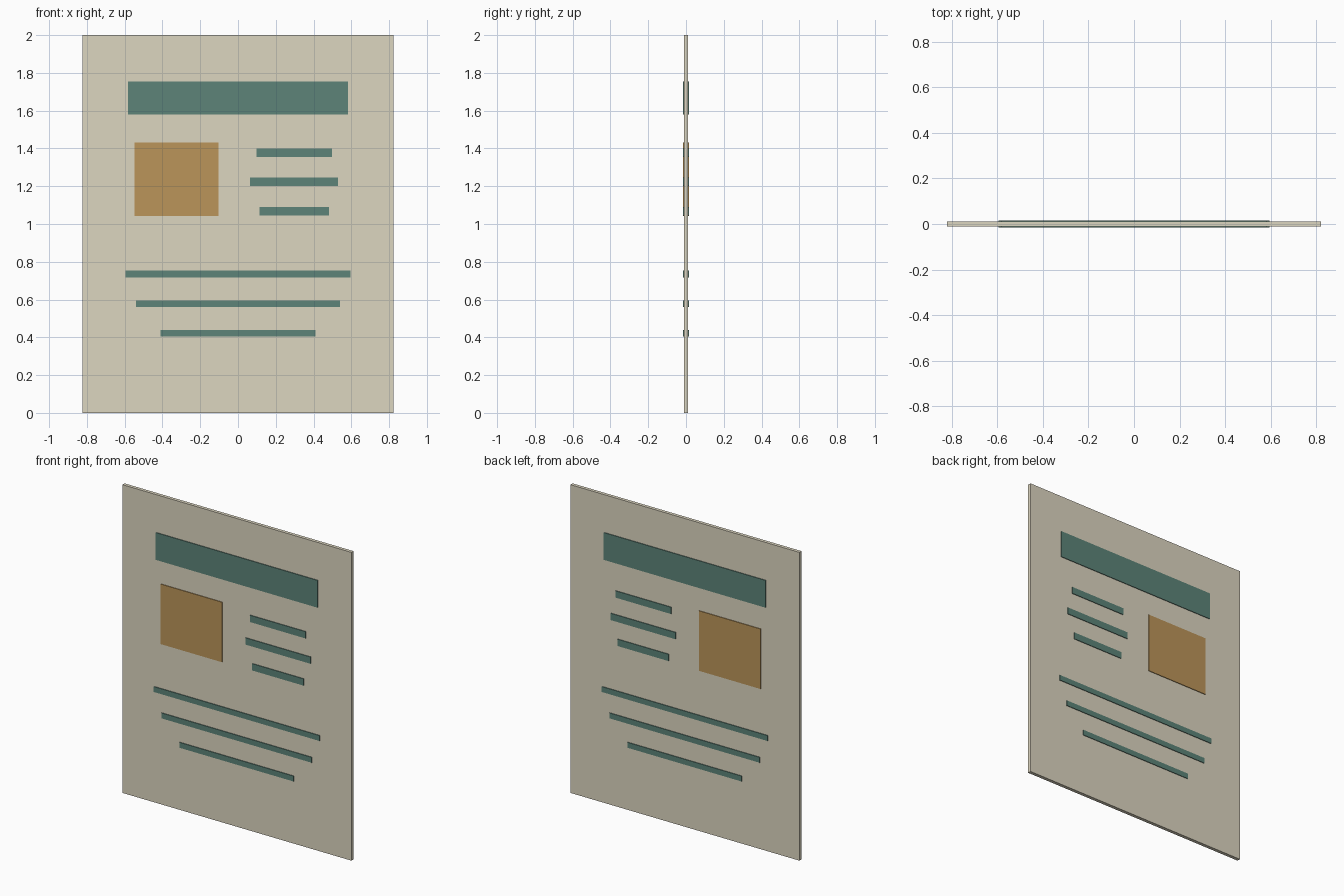
import bpy

if "Cube" in bpy.data.objects:
    bpy.data.objects.remove(bpy.data.objects["Cube"])


def material(name, rgb):
    m = bpy.data.materials.new(name)
    m.diffuse_color = (*rgb, 1)
    m.use_nodes = True
    m.node_tree.nodes["Principled BSDF"].inputs["Base Color"].default_value = m.diffuse_color
    return m


cream = material("cream_paper", (0.72, 0.67, 0.53))
teal = material("teal_print", (0.11, 0.23, 0.19))
ochre = material("ochre_print", (0.50, 0.30, 0.10))


def slab(name, x, z, width, height, depth, mat):
    bpy.ops.mesh.primitive_cube_add(size=1, location=(x, 0, z))
    o = bpy.context.object
    o.name = name
    o.scale = (width, depth, height)
    bpy.ops.object.transform_apply(location=False, rotation=False, scale=True)
    o.data.materials.append(mat)
    return o


SHEET, PRINT = 0.022, 0.031  # printed blocks stand proud of both faces

# Poster sheet
slab("poster_sheet", 0, 1, 1.644, 2, SHEET, cream)

# Heading band and picture block
slab("heading_band", 0, 1.667, 1.164, 0.177, PRINT, teal)
slab("picture_block", -0.325, 1.236, 0.444, 0.389, PRINT, ochre)

# Short lines beside the picture
for i, width in enumerate((0.4, 0.466, 0.368)):
    slab(f"side_line_{i + 1}", 0.297, 1.378 - i * 0.155, width, 0.044, PRINT, teal)

# Long lines at the bottom
for i, width in enumerate((1.19, 1.08, 0.82)):
    slab(f"bottom_line_{i + 1}", 0, 0.735 - i * 0.1563, width, 0.035, PRINT, teal)
